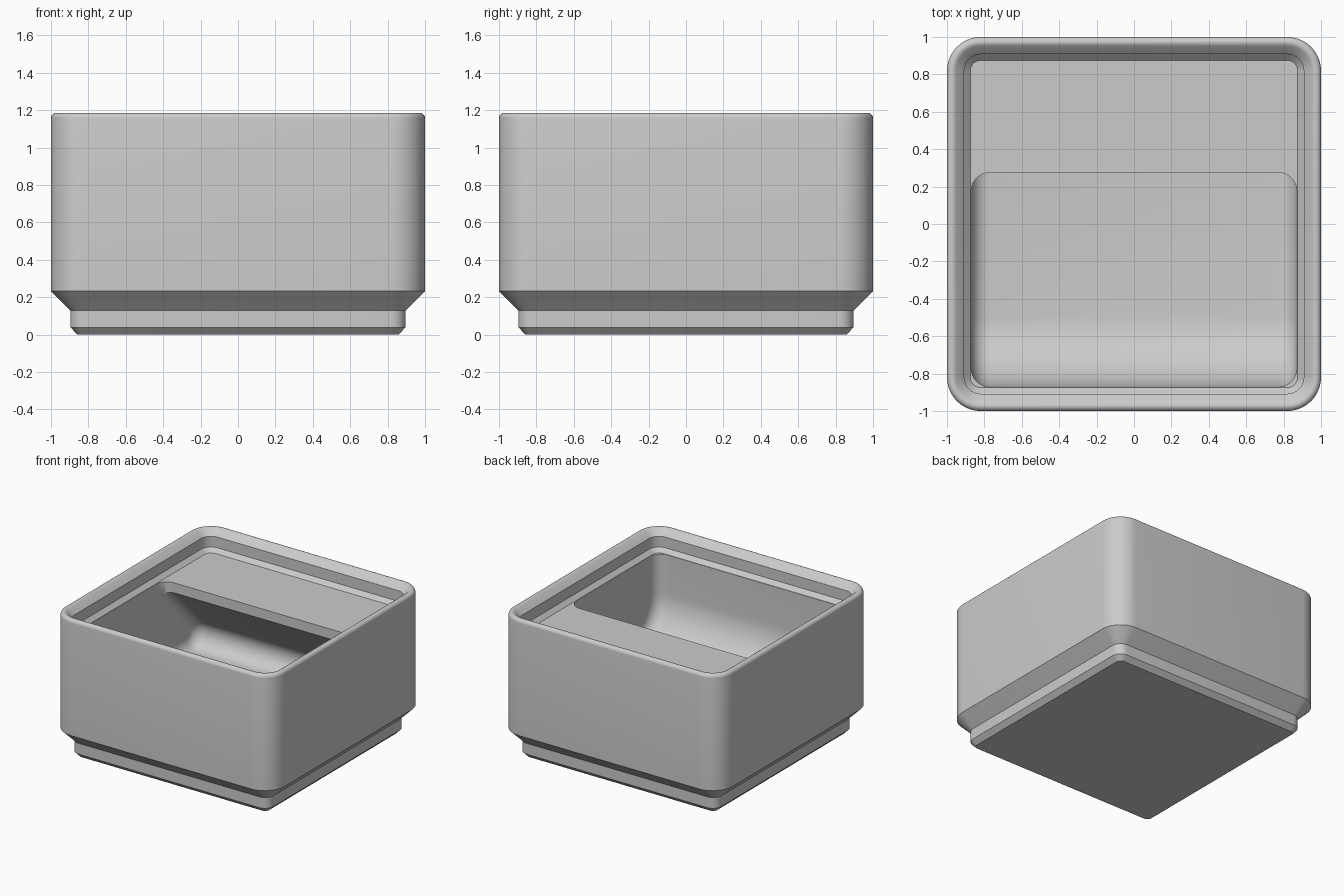
import bpy, bmesh, math

if "Cube" in bpy.data.objects:
    bpy.data.objects.remove(bpy.data.objects["Cube"])

grey = bpy.data.materials.new("light grey")
grey.diffuse_color = (0.6, 0.6, 0.6, 1)
grey.use_nodes = True
grey.node_tree.nodes["Principled BSDF"].inputs["Base Color"].default_value = grey.diffuse_color


def loft(name, loops):
    """Skin a stack of equal-length loops and close both ends."""
    bm = bmesh.new()
    rings = [[bm.verts.new(p) for p in loop] for loop in loops]
    n = len(rings[0])
    for a, b in zip(rings, rings[1:]):
        for i in range(n):
            j = (i + 1) % n
            bm.faces.new((a[i], a[j], b[j], b[i]))
    bm.faces.new(rings[0][::-1])
    bm.faces.new(rings[-1])
    bmesh.ops.recalc_face_normals(bm, faces=bm.faces[:])
    me = bpy.data.meshes.new(name)
    bm.to_mesh(me)
    bm.free()
    ob = bpy.data.objects.new(name, me)
    bpy.context.collection.objects.link(ob)
    me.materials.append(grey)
    return ob


def rounded_square(half, z, seg=10):
    """Square loop whose corners all share the centre (0.819, 0.819)."""
    c = 0.819
    r = half - c
    pts = []
    for q, (sx, sy) in enumerate(((1, 1), (-1, 1), (-1, -1), (1, -1))):
        for k in range(seg + 1):
            t = math.radians(90) * (q + k / seg)
            pts.append((sx * c + r * math.cos(t), sy * c + r * math.sin(t), z))
    return pts


# Body: stepped foot, wall, rounded rim and stacking lip, closed at shelf height
section = [(0.858, 0), (0.896, 0.039), (0.896, 0.128), (1, 0.232)]
for k in range(6):
    t = math.radians(18 * k)
    section.append((0.972 + 0.028 * math.cos(t), 1.157 + 0.028 * math.sin(t)))
section += [(0.962, 1.183), (0.952, 1.177), (0.908, 1.133), (0.908, 1.045), (0.875, 1.012)]
body = loft("bin_body", [rounded_square(h, z) for h, z in section])

# Pocket: front scoop, floor, rear fillet and sloped underside of the label shelf
WALL, FLOOR, EDGE, SCOOP, FILLET, ROUND = 0.871, 0.32, 0.275, 0.38, 0.13, 0.1
SLOPE = EDGE + 0.93                       # underside lies on y + z = SLOPE
fil_y = SLOPE - math.sqrt(2) * FILLET - (FLOOR + FILLET)


def pocket_loop(x, d):
    """Pocket side profile shrunk inwards by d."""
    pts = [(-WALL + d, 1.1)]
    for k in range(17):
        t = math.radians(180 + 90 * k / 16)
        pts.append((SCOOP - WALL + (SCOOP - d) * math.cos(t),
                    FLOOR + SCOOP + (SCOOP - d) * math.sin(t)))
    for k in range(13):
        t = math.radians(-90 + 135 * k / 12)
        pts.append((fil_y + (FILLET - d) * math.cos(t),
                    FLOOR + FILLET + (FILLET - d) * math.sin(t)))
    pts.append((EDGE - d, SLOPE - math.sqrt(2) * d - EDGE + d))
    pts.append((EDGE - d, 1.1))
    return [(x, y, z) for y, z in pts]


# Rounded ends on both sides of the pocket
ends = []
for k in range(9):
    t = math.radians(90 * k / 8)
    ends.append((WALL - ROUND * (1 - math.cos(t)), ROUND * (1 - math.cos(math.pi / 2 - t))))
layers = [(-x, d) for x, d in ends] + [(x, d) for x, d in reversed(ends)]
cutter = loft("pocket_cutter", [pocket_loop(x, d) for x, d in layers])

# Carve the pocket and remove the cutter
mod = body.modifiers.new("pocket", 'BOOLEAN')
mod.operation = 'DIFFERENCE'
mod.solver = 'EXACT'
mod.object = cutter
bpy.context.view_layer.objects.active = body
bpy.ops.object.select_all(action='DESELECT')
body.select_set(True)
bpy.ops.object.modifier_apply(modifier=mod.name)
bpy.data.objects.remove(cutter)
bpy.ops.object.shade_smooth_by_angle(angle=math.radians(30))
